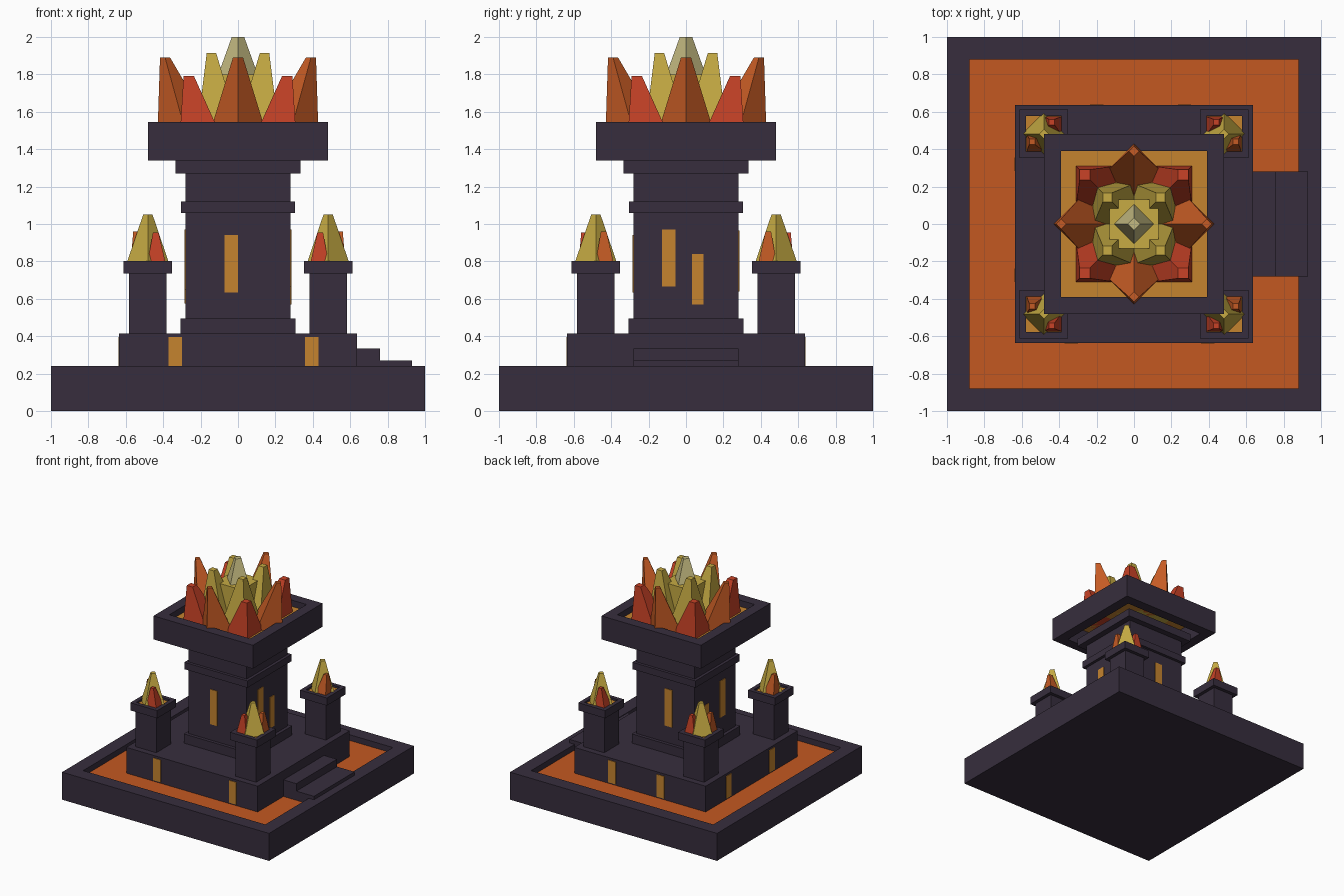
import bpy, bmesh
from mathutils import Vector

if "Cube" in bpy.data.objects:
    bpy.data.objects.remove(bpy.data.objects["Cube"])


def material(name, rgb):
    m = bpy.data.materials.new(name)
    m.diffuse_color = (*rgb, 1)
    m.use_nodes = True
    m.node_tree.nodes["Principled BSDF"].inputs["Base Color"].default_value = m.diffuse_color
    return m


STONE = material("dark stone", (0.038, 0.027, 0.047))
LAVA = material("lava orange", (0.55, 0.098, 0.015))
AMBER = material("amber glow", (0.56, 0.23, 0.028))
ORANGE = material("flame orange", (0.56, 0.105, 0.018))
RED = material("flame red", (0.58, 0.055, 0.02))
YELLOW = material("flame yellow", (0.57, 0.41, 0.057))
PALE = material("flame pale", (0.55, 0.49, 0.22))


def finish(name, bm, *mats):
    bmesh.ops.recalc_face_normals(bm, faces=bm.faces)
    me = bpy.data.meshes.new(name)
    bm.to_mesh(me)
    bm.free()
    for m in mats:
        me.materials.append(m)
    ob = bpy.data.objects.new(name, me)
    bpy.context.collection.objects.link(ob)
    return ob


def box(name, lo, hi, mat):
    bm = bmesh.new()
    lo, hi = Vector(lo), Vector(hi)
    for v in bmesh.ops.create_cube(bm, size=1)["verts"]:
        v.co = [(lo[i] + hi[i]) / 2 + v.co[i] * (hi[i] - lo[i]) for i in range(3)]
    return finish(name, bm, mat)


def block(name, half, z0, z1, mat=STONE, cx=0, cy=0):
    return box(name, (cx - half, cy - half, z0), (cx + half, cy + half, z1), mat)


def square(bm, c, half, z):
    return [bm.verts.new((c[0] + sx * half, c[1] + sy * half, z))
            for sx, sy in ((-1, -1), (1, -1), (1, 1), (-1, 1))]


def bowl(name, c, outer, inner, z0, z1, pool_z, pool):
    """Open square frame with a glowing pool sheet inside it."""
    bm = bmesh.new()
    loops = [square(bm, c, h, z) for h, z in
             ((outer, z0), (outer, z1), (inner, z1), (inner, z0))]
    for a, b in zip(loops, loops[1:] + loops[:1]):
        for i in range(4):
            j = (i + 1) % 4
            bm.faces.new((a[i], a[j], b[j], b[i]))
    finish(name + "_rim", bm, STONE)
    bm = bmesh.new()
    bm.faces.new(square(bm, c, inner, pool_z))
    finish(name + "_pool", bm, pool)


def spike(name, base, r0, tip, r1, mat, diamond=False):
    """Four-sided leaning flame with a blunt tip."""
    bm = bmesh.new()
    dirs = ((0, -1), (1, 0), (0, 1), (-1, 0)) if diamond else ((-1, -1), (1, -1), (1, 1), (-1, 1))
    base, tip = Vector(base), Vector(tip)
    lo, hi = [[bm.verts.new(c + Vector((x * r, y * r, 0))) for x, y in dirs]
              for c, r in ((base, r0), (tip, r1))]
    bm.faces.new(lo)
    bm.faces.new(hi)
    for i in range(4):
        j = (i + 1) % 4
        bm.faces.new((lo[i], lo[j], hi[j], hi[i]))
    return finish(name, bm, mat)


SIDES = ((1, 0), (0, 1), (-1, 0), (0, -1))
CORNERS = ((1, 1), (-1, 1), (-1, -1), (1, -1))

# Base slab with sunken lava moat
bm = bmesh.new()
bottom, outer, inner, floor = [square(bm, (0, 0), h, z) for h, z in
                               ((1, 0), (1, 0.24), (0.88, 0.24), (0.88, 0.19))]
bm.faces.new(bottom)
for a, b in ((bottom, outer), (outer, inner), (inner, floor)):
    for i in range(4):
        j = (i + 1) % 4
        bm.faces.new((a[i], a[j], b[j], b[i]))
bm.faces.new(floor).material_index = 1
finish("base_with_moat", bm, STONE, LAVA)

# Plinth and entry steps
block("plinth", 0.635, 0.19, 0.415)
box("upper_step", (0.62, -0.28, 0.19), (0.76, 0.28, 0.335), STONE)
box("lower_step", (0.75, -0.28, 0.19), (0.93, 0.28, 0.27), STONE)

# Tower
block("tower_foot", 0.308, 0.415, 0.495)
block("tower_shaft", 0.28, 0.495, 1.27)
block("tower_band", 0.305, 1.06, 1.12)
block("tower_collar", 0.333, 1.27, 1.34)
bowl("fire_bowl", (0, 0), 0.48, 0.39, 1.34, 1.545, 1.49, AMBER)

# Main fire
for sx, sy in SIDES:
    spike("outer_flame", (0.28 * sx, 0.28 * sy, 1.49), 0.15,
          (0.39 * sx, 0.39 * sy, 1.89), 0.027, ORANGE, True)
for sx, sy in CORNERS:
    spike("corner_flame", (0.205 * sx, 0.205 * sy, 1.49), 0.105,
          (0.263 * sx, 0.263 * sy, 1.79), 0.028, RED)
    spike("inner_flame", (0.105 * sx, 0.105 * sy, 1.49), 0.115,
          (0.142 * sx, 0.142 * sy, 1.915), 0.025, YELLOW)
block("fire_core", 0.13, 1.49, 1.8, YELLOW)
spike("core_flame", (0, 0, 1.8), 0.105, (0, 0, 2.0), 0.033, PALE, True)

# Corner braziers
for sx, sy in CORNERS:
    cx, cy = 0.482 * sx, 0.482 * sy
    block("brazier_post", 0.1, 0.415, 0.735, STONE, cx, cy)
    block("brazier_neck", 0.1, 0.735, 0.76, STONE, cx, cy)
    bowl("brazier", (cx, cy), 0.13, 0.095, 0.735, 0.802, 0.785, AMBER)
    spike("brazier_flame", (cx, cy, 0.785), 0.115, (cx, cy, 1.05), 0.025, YELLOW, True)
    spike("brazier_red_flame", (0.435 * sx, 0.525 * sy, 0.785), 0.05,
          (0.44 * sx, 0.545 * sy, 0.955), 0.015, RED)
    spike("brazier_orange_flame", (0.525 * sx, 0.435 * sy, 0.785), 0.05,
          (0.545 * sx, 0.44 * sy, 0.96), 0.015, ORANGE)


# Glowing window plates: wall normal, wall distance, position along wall, heights
def window(side, wall, along, z0, z1, half=0.036):
    nx, ny = side
    c = Vector((nx * (wall + 0.002) + abs(ny) * along, ny * (wall + 0.002) + abs(nx) * along))
    h = Vector((abs(nx) * 0.003 + abs(ny) * half, abs(ny) * 0.003 + abs(nx) * half))
    box("window", (*(c - h), z0), (*(c + h), z1), AMBER)


EAST, NORTH, WEST, SOUTH = SIDES
window(SOUTH, 0.28, -0.037, 0.635, 0.94)
window(NORTH, 0.28, -0.03, 0.64, 0.965)
window(EAST, 0.28, -0.093, 0.665, 0.97)
window(EAST, 0.28, 0.063, 0.57, 0.84, 0.031)
window(WEST, 0.28, -0.1, 0.65, 0.97)
window(WEST, 0.28, 0.12, 0.575, 0.84, 0.031)
for side, spots in ((SOUTH, (-0.335, 0.395)), (NORTH, (-0.2, 0.27)), (WEST, (-0.275, 0.32))):
    for along in spots:
        window(side, 0.635, along, 0.2, 0.395)
